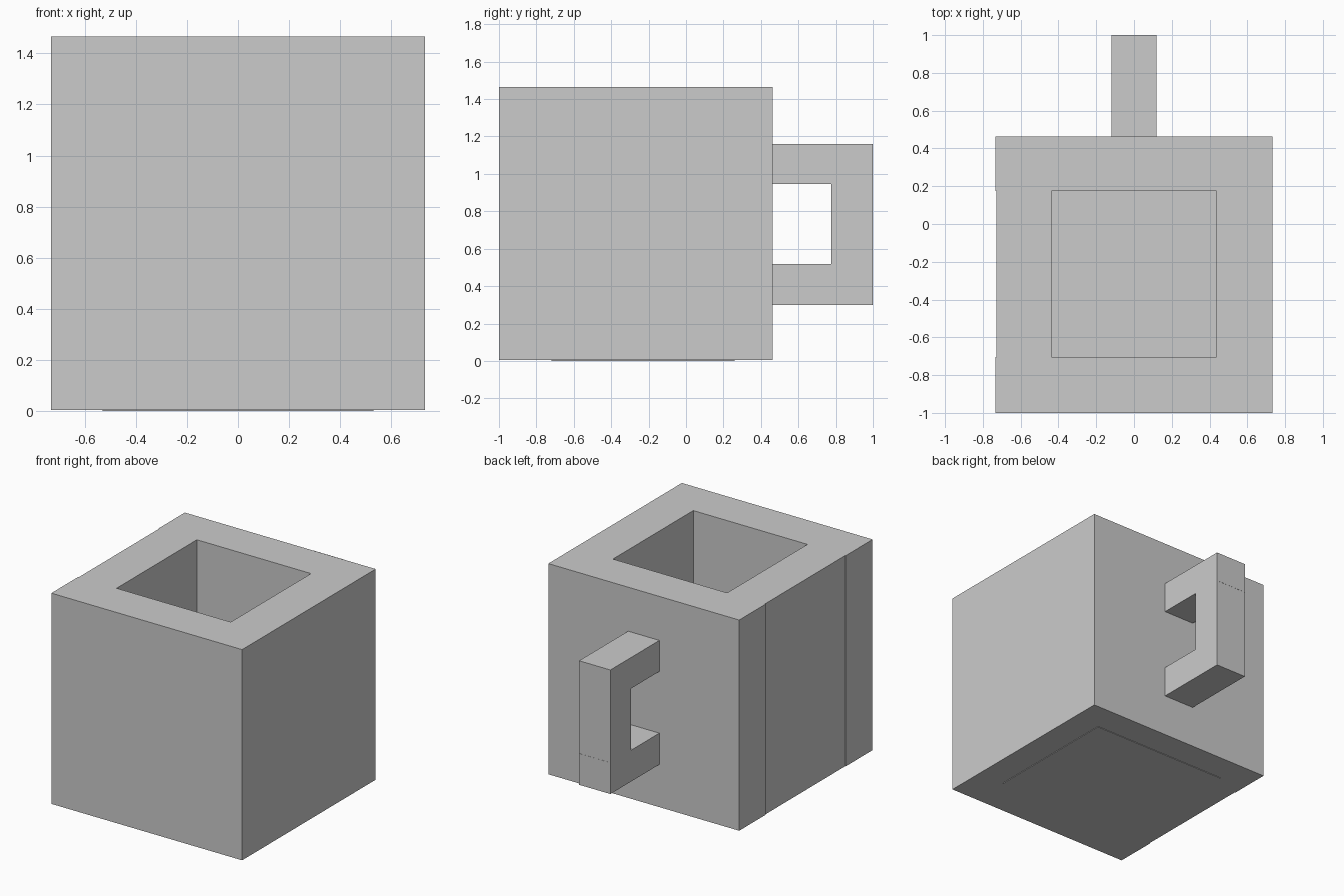
import bpy

default_cube = bpy.data.objects.get("Cube")
if default_cube:
    bpy.data.objects.remove(default_cube, do_unlink=True)

grey = bpy.data.materials.new("light grey")
grey.use_nodes = True
colour = (0.6, 0.6, 0.6, 1)
grey.diffuse_color = colour
grey.node_tree.nodes["Principled BSDF"].inputs["Base Color"].default_value = colour


def box(name, x, y, z):
    """Axis-aligned block from its (min, max) range on each axis."""
    spans = (x, y, z)
    bpy.ops.mesh.primitive_cube_add(size=1, location=[(a + b) / 2 for a, b in spans])
    ob = bpy.context.object
    ob.name = name
    ob.scale = [b - a for a, b in spans]
    bpy.ops.object.transform_apply(location=False, rotation=False, scale=True)
    ob.data.materials.append(grey)
    return ob


HALF, FRONT, BACK = 0.732, -1.0, 0.463      # outer body
HOLE, HOLE_FRONT, HOLE_BACK = 0.438, -0.705, 0.175
LOW, TOP = 0.004, 1.465

# Four thick walls around the square opening
box("front_wall", (-HALF, HALF), (FRONT, HOLE_FRONT), (LOW, TOP))
box("back_wall", (-HALF, HALF), (HOLE_BACK, BACK), (LOW, TOP))
box("left_wall", (HOLE, HALF), (HOLE_FRONT, HOLE_BACK), (LOW, TOP))
box("right_wall", (-HALF + 0.005, -HOLE), (HOLE_FRONT, HOLE_BACK), (LOW, TOP))

# Floor slab, standing slightly proud of the underside
box("floor", (-0.53, 0.53), (-0.72, 0.26), (0, 0.2))

# Square handle: two arms joined by an upright grip
GRIP = 0.12
box("upper_handle_arm", (-GRIP, GRIP), (BACK, 1.0), (0.945, 1.16))
box("lower_handle_arm", (-GRIP, GRIP), (BACK, 1.0), (0.3, 0.517))
box("handle_grip", (-GRIP, GRIP), (0.775, 0.999), (0.517, 0.945))
